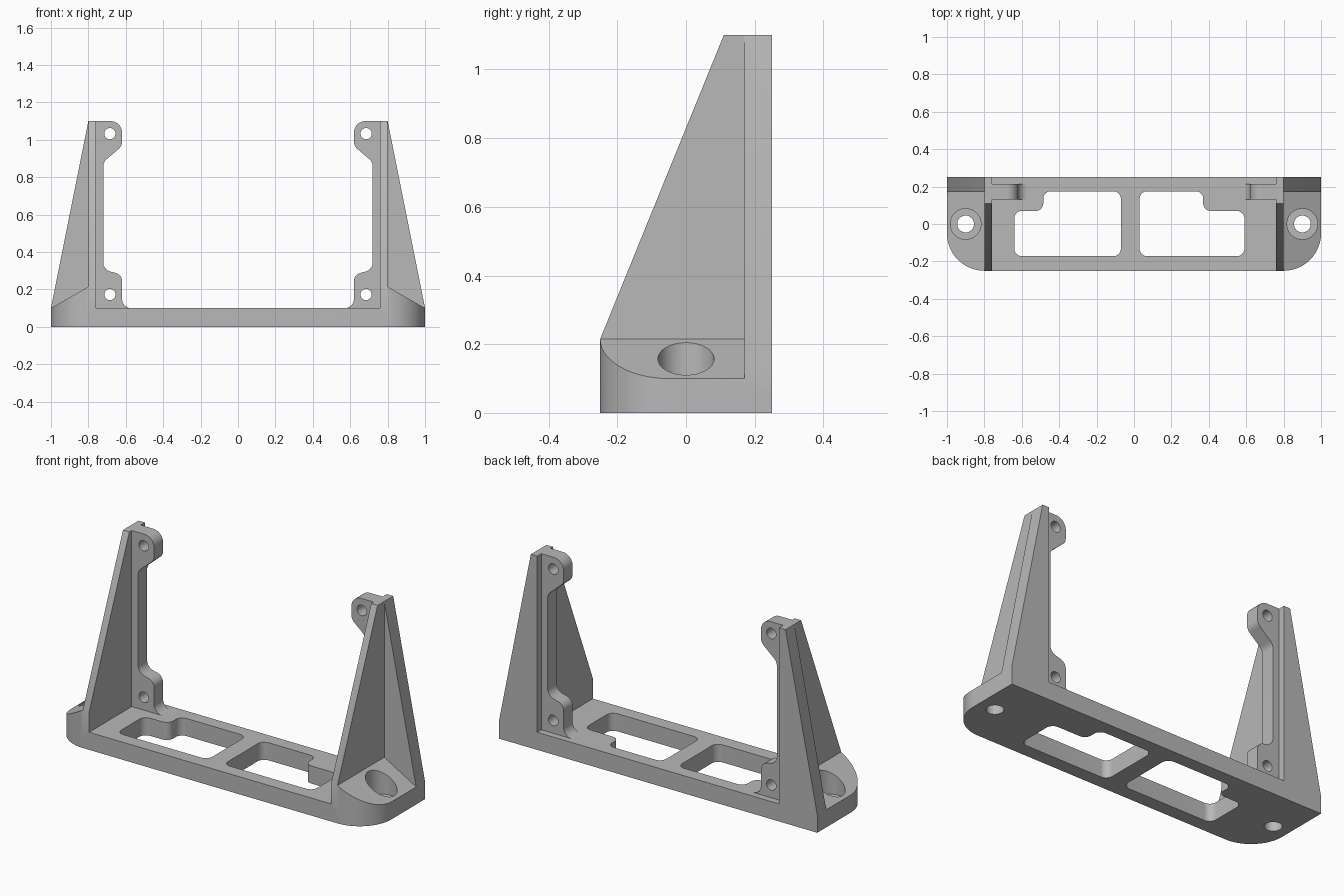
import bpy, bmesh, math
from mathutils import Vector

if "Cube" in bpy.data.objects:
    bpy.data.objects.remove(bpy.data.objects["Cube"])

grey = bpy.data.materials.new("mid_grey")
grey.diffuse_color = (0.48, 0.48, 0.48, 1)
grey.use_nodes = True
grey.node_tree.nodes["Principled BSDF"].inputs["Base Color"].default_value = grey.diffuse_color


def outline(corners, steps=8):
    """Corner list (u, v[, radius]) -> outline with rounded corners."""
    pts, n = [], len(corners)
    for i, c in enumerate(corners):
        p = Vector(c[:2])
        r = c[2] if len(c) > 2 else 0
        if not r:
            pts.append(p)
            continue
        a = (Vector(corners[i - 1][:2]) - p).normalized()
        b = (Vector(corners[(i + 1) % n][:2]) - p).normalized()
        half = a.angle(b) / 2
        centre = p + (a + b).normalized() * r / math.sin(half)
        t = r / math.tan(half)
        d1, d2 = p + a * t - centre, p + b * t - centre
        for k in range(steps + 1):
            d = d1.lerp(d2, k / steps).normalized()
            pts.append(centre + d * r)
    return pts


def prism(name, pts, axis, w0, w1):
    """Extrude a 2D outline along an axis from w0 to w1."""
    place = {"x": lambda p, w: (w, p[0], p[1]),
             "y": lambda p, w: (p[0], w, p[1]),
             "z": lambda p, w: (p[0], p[1], w)}[axis]
    bm = bmesh.new()
    lo = [bm.verts.new(place(p, w0)) for p in pts]
    hi = [bm.verts.new(place(p, w1)) for p in pts]
    bm.faces.new(lo)
    bm.faces.new(hi)
    for i in range(len(pts)):
        j = (i + 1) % len(pts)
        bm.faces.new((lo[i], lo[j], hi[j], hi[i]))
    bmesh.ops.recalc_face_normals(bm, faces=bm.faces)
    me = bpy.data.meshes.new(name)
    bm.to_mesh(me)
    bm.free()
    me.materials.append(grey)
    ob = bpy.data.objects.new(name, me)
    bpy.context.collection.objects.link(ob)
    return ob


def circle(u, v, r, n=32):
    return [(u + r * math.cos(2 * math.pi * k / n),
             v + r * math.sin(2 * math.pi * k / n)) for k in range(n)]


def combine(ob, other, op):
    """Apply a boolean to ob and discard the other solid."""
    mod = ob.modifiers.new(op, 'BOOLEAN')
    mod.operation, mod.solver, mod.object = op, 'EXACT', other
    bpy.context.view_layer.objects.active = ob
    bpy.ops.object.modifier_apply(modifier=mod.name)
    bpy.data.objects.remove(other)


# Base: plan with rounded front corners, trimmed to a section with sloped ears
bracket = prism("mounting_bracket", outline(
    [(-1, 0.25), (-1, -0.25, 0.2), (1, -0.25, 0.2), (1, 0.25)], 16), "z", 0, 0.4)
half = [(1, 0), (1, 0.1), (0.8, 0.215), (0.76, 0.215), (0.76, 0.1)]
section = half + [(-x, z) for x, z in reversed(half)]
combine(bracket, prism("section", section, "y", -0.4, 0.4), 'INTERSECT')

# Two floor windows, each with a notched outer back corner
for outer, step, inner in ((-0.64, -0.485, -0.07), (0.59, 0.37, 0.03)):
    r = 0.04
    win = outline([(outer, -0.172, r), (inner, -0.172, r), (inner, 0.175, r),
                   (step, 0.175, r), (step, 0.07, r), (outer, 0.07, r)])
    combine(bracket, prism("window", win, "z", -0.1, 0.3), 'DIFFERENCE')

for s in (-1, 1):
    # Tapered side wall
    wall = [(-0.25, 0.05), (-0.25, 0.215), (0.11, 1.1), (0.25, 1.1), (0.25, 0.05)]
    combine(bracket, prism("side_wall", wall, "x", s * 0.76, s * 0.8), 'UNION')

    # Triangular rear gusset
    gusset = [(0.78, 0.05), (1, 0.05), (1, 0.1), (0.8, 1.1), (0.78, 1.1)]
    combine(bracket, prism("rear_gusset", [(s * x, z) for x, z in gusset],
                           "y", 0.17, 0.25), 'UNION')

    # Mounting strip with an upper and a lower screw tab
    strip = outline([(0.78, 0.05), (0.78, 1.1), (0.62, 1.1, 0.06),
                     (0.62, 0.967, 0.05), (0.72, 0.881, 0.05),
                     (0.72, 0.305, 0.05), (0.62, 0.28, 0.045),
                     (0.62, 0.1, 0.05), (0.56, 0.1), (0.56, 0.05)])
    tab = prism("mounting_strip", [(s * p[0], p[1]) for p in strip],
                "y", 0.132, 0.213)
    for z in (0.173, 1.033):
        combine(tab, prism("screw_hole", circle(s * 0.685, z, 0.03, 24),
                           "y", 0.0, 0.4), 'DIFFERENCE')
    combine(bracket, tab, 'UNION')

    # Counterbored fixing hole in the ear
    combine(bracket, prism("counterbore", circle(s * 0.9, 0, 0.082),
                           "z", 0.06, 0.4), 'DIFFERENCE')
    combine(bracket, prism("bolt_hole", circle(s * 0.9, 0, 0.045),
                           "z", -0.1, 0.3), 'DIFFERENCE')

# Smooth the rounded faces, keep edges crisp
bpy.ops.object.select_all(action='DESELECT')
bracket.select_set(True)
bpy.context.view_layer.objects.active = bracket
bpy.ops.object.shade_smooth_by_angle(angle=math.radians(30))
